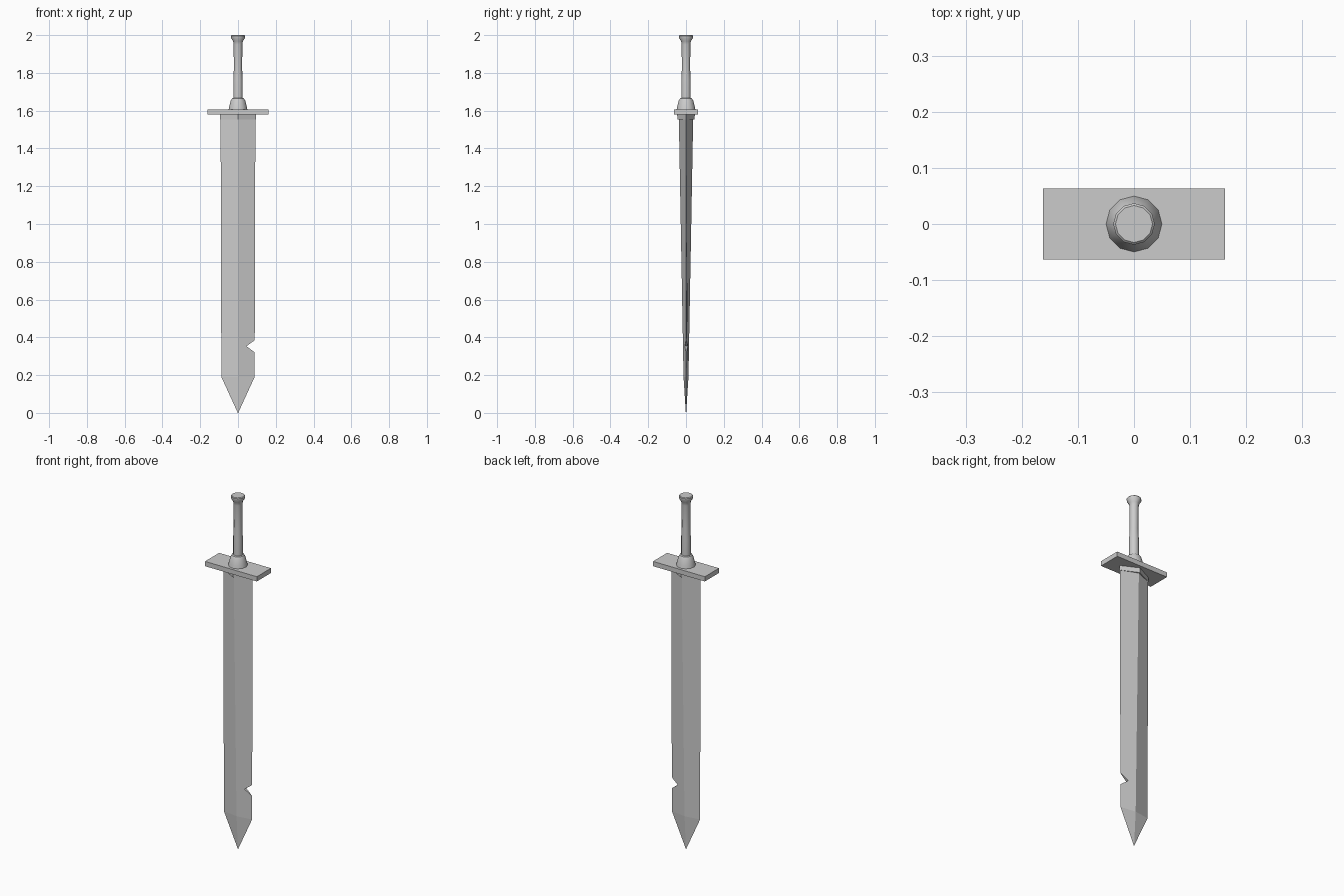
import bpy
import bmesh
from math import cos, sin, pi

if "Cube" in bpy.data.objects:
    bpy.data.objects.remove(bpy.data.objects["Cube"])


def loft(name, rings, smooth=False):
    """Skin a stack of equal-sized point rings and cap both ends."""
    bm = bmesh.new()
    loops = [[bm.verts.new(p) for p in ring] for ring in rings]
    n = len(loops[0])
    for a, b in zip(loops, loops[1:]):
        for i in range(n):
            j = (i + 1) % n
            bm.faces.new((a[i], a[j], b[j], b[i]))
    bm.faces.new(loops[0][::-1])
    bm.faces.new(loops[-1])
    bmesh.ops.remove_doubles(bm, verts=bm.verts, dist=1e-5)
    bmesh.ops.recalc_face_normals(bm, faces=bm.faces)
    mesh = bpy.data.meshes.new(name)
    bm.to_mesh(mesh)
    bm.free()
    ob = bpy.data.objects.new(name, mesh)
    bpy.context.collection.objects.link(ob)
    bpy.ops.object.select_all(action='DESELECT')
    ob.select_set(True)
    bpy.context.view_layer.objects.active = ob
    if smooth:
        bpy.ops.object.shade_smooth_by_angle(angle=pi / 5)
    return ob


def diamond(z, w, t):
    return [(w, 0, z), (0, t, z), (-w, 0, z), (0, -t, z)]


def rect(z, w, d):
    return [(w, -d, z), (w, d, z), (-w, d, z), (-w, -d, z)]


def circle(z, r, n=12):
    return [(r * cos(2 * pi * i / n), r * sin(2 * pi * i / n), z) for i in range(n)]


# notch cutter: triangular prism through the +x edge
notch = loft("notch_cutter", [[(0.045, y, 0.353), (0.131, y, 0.288), (0.131, y, 0.416)]
                              for y in (-0.1, 0.1)])
notch.hide_render = True

# blade: tapering diamond section ending in a point
blade = loft("blade", [diamond(0.0, 0.001, 0.001), diamond(0.19, 0.088, 0.013),
                       diamond(1.56, 0.092, 0.038)])
cut = blade.modifiers.new("notch", 'BOOLEAN')
cut.object = notch
cut.operation = 'DIFFERENCE'
cut.solver = 'EXACT'
bpy.ops.object.modifier_apply(modifier=cut.name)
bpy.data.objects.remove(notch)

# collar between blade and guard
loft("collar", [diamond(1.553, 0.094, 0.045), diamond(1.582, 0.094, 0.047)])

# cross guard plate
loft("guard", [rect(1.579, 0.162, 0.063), rect(1.606, 0.162, 0.063)])

# grip with flared base and pommel
profile = [(1.60, 0.051), (1.62, 0.047), (1.652, 0.039), (1.664, 0.032), (1.667, 0.025),
           (1.76, 0.025), (1.82, 0.022), (1.95, 0.023), (1.968, 0.026), (1.985, 0.037),
           (1.996, 0.037), (2.0, 0.033)]
loft("grip", [circle(z, r) for z, r in profile], smooth=True)
